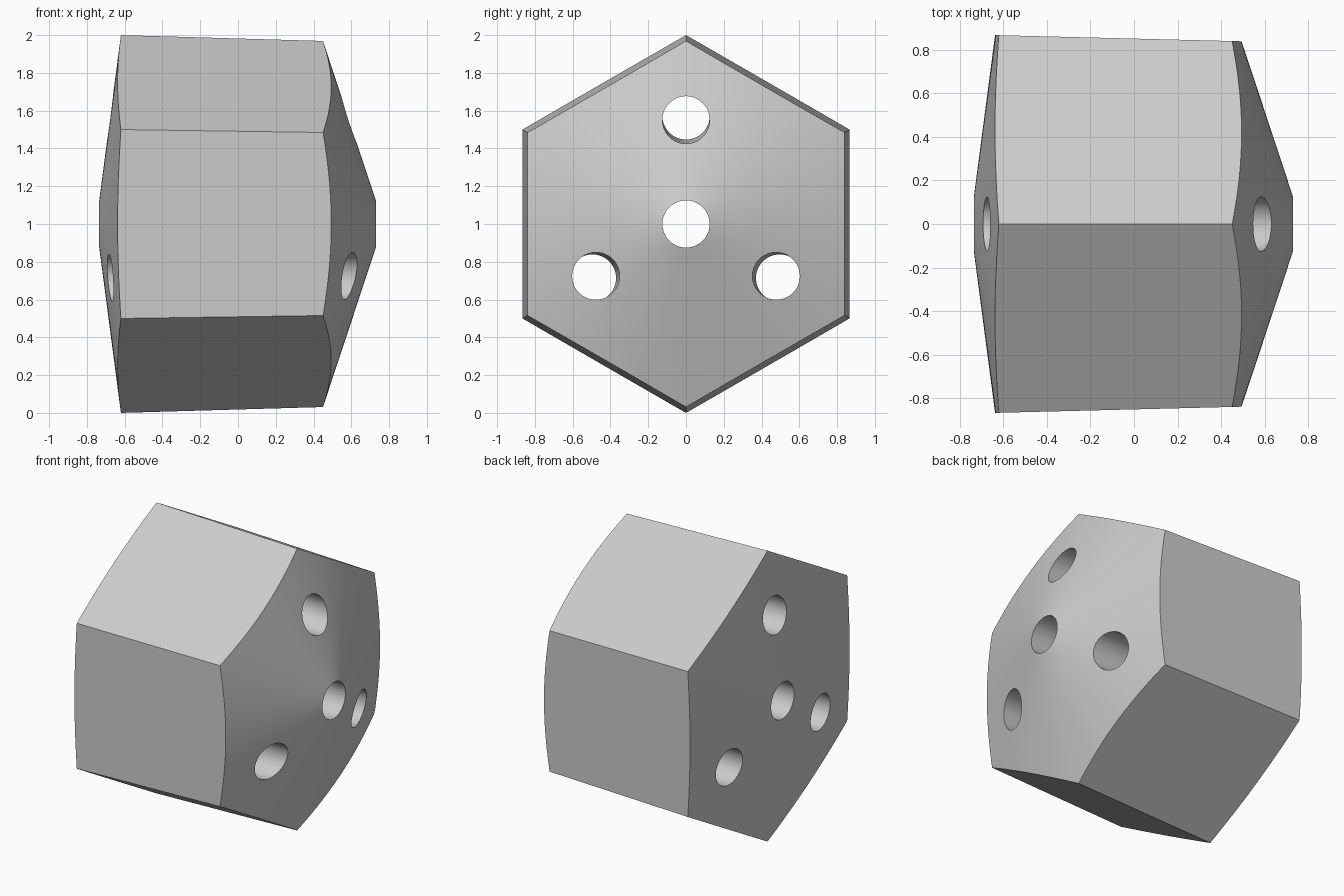
import bpy
import bmesh
from math import cos, sin, pi, radians
from mathutils import Vector

cube = bpy.data.objects.get("Cube")
if cube:
    bpy.data.objects.remove(cube, do_unlink=True)

AXIS_Z = 1.0
TAPER = 0.029         # radial shrink per unit of x
BACK_X = -0.62        # where the hexagon has radius 1


def scale_at(x):
    return 1 - TAPER * (x - BACK_X)


def loft(name, rings):
    """Join rings of points into a closed solid; one-point rings are tips."""
    bm = bmesh.new()
    loops = [[bm.verts.new(p) for p in ring] for ring in rings]
    for a, b in zip(loops, loops[1:]):
        n = max(len(a), len(b))
        for i in range(n):
            j = (i + 1) % n
            quad = [a[i % len(a)], a[j % len(a)], b[j % len(b)], b[i % len(b)]]
            bm.faces.new(list(dict.fromkeys(quad)))
    for end in (loops[0], loops[-1]):
        if len(end) > 2:
            bm.faces.new(end)
    bmesh.ops.recalc_face_normals(bm, faces=bm.faces)
    mesh = bpy.data.meshes.new(name)
    bm.to_mesh(mesh)
    bm.free()
    obj = bpy.data.objects.new(name, mesh)
    bpy.context.collection.objects.link(obj)
    return obj


def ring(x, radius, sides, turn=0.0, cy=0.0, cz=AXIS_Z):
    if radius == 0:
        return [Vector((x, cy, cz))]
    angles = [turn + 2 * pi * i / sides for i in range(sides)]
    return [Vector((x, cy + radius * cos(a), cz + radius * sin(a))) for a in angles]


def cut(target, tool, operation):
    mod = target.modifiers.new(tool.name, "BOOLEAN")
    mod.operation = operation
    mod.solver = "EXACT"
    mod.object = tool
    bpy.context.view_layer.objects.active = target
    bpy.ops.object.modifier_apply(modifier=mod.name)
    bpy.data.objects.remove(tool, do_unlink=True)


# Tapered hexagonal body
body = loft("hexagonal_block",
            [ring(x, scale_at(x), 6, pi / 2) for x in (-1, 1)])

# Shallow cone on the left-hand end, steeper cone on the other
SEG = 144
double_cone = loft("cone_ends", [
    ring(-0.751, 0, SEG),
    ring(-0.561, 1.45, SEG, pi / SEG),
    ring(0.291, 1.45, SEG, pi / SEG),
    ring(0.771, 0, SEG),
])
cut(body, double_cone, "INTERSECT")


# Round holes: one on the axis, three around it following the taper
def hole(name, distance, angle):
    rings = []
    for x in (-1.1, 1.1):
        r = distance * scale_at(x)
        rings.append(ring(x, 0.125, 64, 0.02, r * cos(angle), AXIS_Z + r * sin(angle)))
    cut(body, loft(name, rings), "DIFFERENCE")


hole("centre_hole", 0, 0)
for k in range(3):
    hole("outer_hole", 0.571, radians(90 + 120 * k))

# Plain grey material
grey = bpy.data.materials.new("light_grey")
grey.use_nodes = True
color = (0.6, 0.6, 0.6, 1)
grey.diffuse_color = color
grey.node_tree.nodes["Principled BSDF"].inputs["Base Color"].default_value = color
body.data.materials.clear()
body.data.materials.append(grey)
for poly in body.data.polygons:
    poly.material_index = 0

bpy.ops.object.select_all(action="DESELECT")
body.select_set(True)
bpy.context.view_layer.objects.active = body
bpy.ops.object.shade_smooth_by_angle(angle=radians(25))
